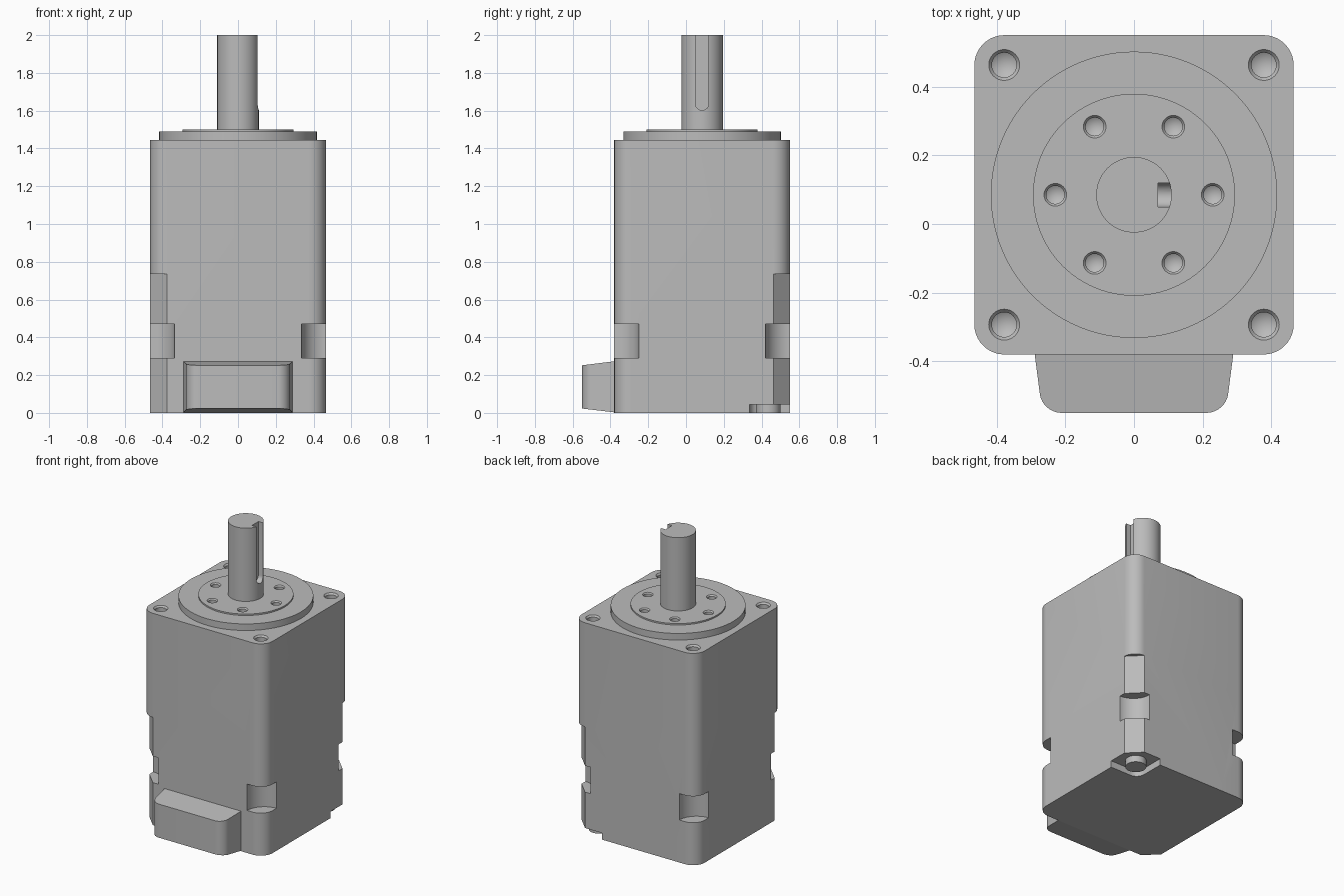
import bpy, bmesh, math
from mathutils import Matrix

cube = bpy.data.objects.get("Cube")
if cube:
    bpy.data.objects.remove(cube, do_unlink=True)

CY = 0.085      # y of the motor axis
HALF = 0.465    # half width of the square housing
SIGNS = [(sx, sy) for sx in (-1, 1) for sy in (-1, 1)]

grey = bpy.data.materials.new("housing grey")
grey.use_nodes = True
colour = (0.5, 0.5, 0.5, 1)
grey.diffuse_color = colour
grey.node_tree.nodes["Principled BSDF"].inputs["Base Color"].default_value = colour


def finish(name, bm):
    bmesh.ops.recalc_face_normals(bm, faces=bm.faces)
    mesh = bpy.data.meshes.new(name)
    bm.to_mesh(mesh)
    bm.free()
    mesh.materials.append(grey)
    obj = bpy.data.objects.new(name, mesh)
    bpy.context.collection.objects.link(obj)
    return obj


def prism(name, points, low, high, matrix=None):
    """Outline extruded along its own z."""
    bm = bmesh.new()
    base = bm.faces.new([bm.verts.new((x, y, low)) for x, y in points])
    top = bmesh.ops.extrude_face_region(bm, geom=[base])["geom"]
    verts = [g for g in top if isinstance(g, bmesh.types.BMVert)]
    bmesh.ops.translate(bm, verts=verts, vec=(0, 0, high - low))
    if matrix:
        bm.transform(matrix)
    return finish(name, bm)


def lathe(name, profile, x=0, y=0, sides=64):
    """Solid of revolution from (radius, height) pairs."""
    bm = bmesh.new()
    rings = []
    for r, z in profile:
        count = sides if r else 1
        rings.append([bm.verts.new((x + r * math.cos(math.tau * i / sides),
                                    y + r * math.sin(math.tau * i / sides), z))
                      for i in range(count)])
    for a, b in zip(rings, rings[1:]):
        for i in range(sides):
            j = (i + 1) % sides
            quad = [a[i % len(a)], a[j % len(a)], b[j % len(b)], b[i % len(b)]]
            bm.faces.new(list(dict.fromkeys(quad)))
    for ring in (rings[0], rings[-1]):
        if len(ring) > 1:
            bm.faces.new(ring)
    return finish(name, bm)


def activate(obj):
    bpy.ops.object.select_all(action='DESELECT')
    obj.select_set(True)
    bpy.context.view_layer.objects.active = obj


def cut(obj, cutter, keep=False):
    activate(obj)
    mod = obj.modifiers.new("cut", 'BOOLEAN')
    mod.operation = 'DIFFERENCE'
    mod.solver = 'EXACT'
    mod.object = cutter
    bpy.ops.object.modifier_apply(modifier=mod.name)
    if not keep:
        bpy.data.objects.remove(cutter, do_unlink=True)


def smooth(obj):
    activate(obj)
    bpy.ops.object.shade_smooth_by_angle(angle=math.radians(25))


def rounded_square(half, radius, steps=10):
    points = []
    for k, (sx, sy) in enumerate([(1, 1), (-1, 1), (-1, -1), (1, -1)]):
        for i in range(steps + 1):
            a = math.pi / 2 * (k + i / steps)
            points.append((sx * (half - radius) + radius * math.cos(a),
                           sy * (half - radius) + radius * math.sin(a)))
    return points


def drill(x, y, top, r, depth):
    """Countersunk hole with a conical bottom."""
    return lathe("drill", [(r, top + 0.05), (r, top), (0.8 * r, top - 0.25 * r),
                           (0.8 * r, top - depth), (0, top - depth - 0.5 * r)],
                 x, CY + y, 32)


# Housing with rounded vertical edges
housing = prism("housing", [(x, CY + y) for x, y in rounded_square(HALF, 0.088)], 0, 1.445)

# Output flange with raised centre boss
flange = lathe("output_flange", [(0.417, 1.445), (0.417, 1.49), (0.294, 1.49),
                                 (0.294, 1.5)], 0, CY, 96)

# Corner cuts: flat chamfers, round screw pockets and base recesses
for sx, sy in SIGNS:
    place = Matrix.Translation((0, CY, 0)) @ Matrix.Diagonal((sx, sy, 1, 1))
    cut(housing, prism("chamfer", [(0.6, 0.242), (0.6, 0.6), (0.242, 0.6)],
                       -0.1, 0.735, place))
    cut(housing, lathe("pocket", [(0.13, 0.29), (0.13, 0.47)], sx * HALF, CY + sy * HALF))
    inner = [(0.31 + 0.06 * math.cos(a), 0.31 + 0.06 * math.sin(a))
             for a in [math.pi + math.pi / 2 * i / 6 for i in range(7)]]
    cut(housing, prism("recess", inner + [(0.6, 0.25), (0.6, 0.6), (0.25, 0.6)],
                       -0.1, 0.045, place))
    cut(housing, drill(sx * 0.378, sy * 0.378, 1.445, 0.045, 0.12))
    # Screw head inside the base recess
    smooth(lathe("base_screw_head", [(0.065, 0), (0.065, 0.045)],
                 sx * 0.35, CY + sy * 0.35, 32))

# Ring of six tapped holes
for k in range(6):
    a = k * math.pi / 3
    bit = drill(0.229 * math.cos(a), 0.229 * math.sin(a), 1.5, 0.033, 0.1)
    cut(flange, bit, keep=True)
    cut(housing, bit)

# Shaft with keyway on its left side
shaft = lathe("output_shaft", [(0.11, 1.5), (0.11, 2)], 0, CY)
key = [(0.035 * math.cos(a), 1.637 + 0.035 * math.sin(a))
       for a in [math.pi + math.pi * i / 12 for i in range(13)]]
to_side = Matrix(((0, 0, 1, 0), (1, 0, 0, CY), (0, 1, 0, 0), (0, 0, 0, 1)))
cut(shaft, prism("keyway", key + [(0.035, 2.1), (-0.035, 2.1)], 0.07, 0.2, to_side))

# Tapered connector block on the front
bm = bmesh.new()
bmesh.ops.create_cube(bm, size=1)
for v in bm.verts:
    tip = v.co.y < 0
    top = v.co.z > 0
    v.co.x = math.copysign(0.267 if tip else 0.289, v.co.x)
    v.co.z = (0.252 if top else 0.023) if tip else (0.273 if top else 0.003)
    v.co.y = -0.55 if tip else -0.38
upright = [e for e in bm.edges
           if all(v.co.y < -0.5 for v in e.verts)
           and abs(e.verts[0].co.z - e.verts[1].co.z) > 0.1]
bmesh.ops.bevel(bm, geom=upright, offset=0.055, segments=8, profile=0.5, affect='EDGES')
connector = finish("connector_block", bm)

for part in (housing, flange, shaft, connector):
    smooth(part)
